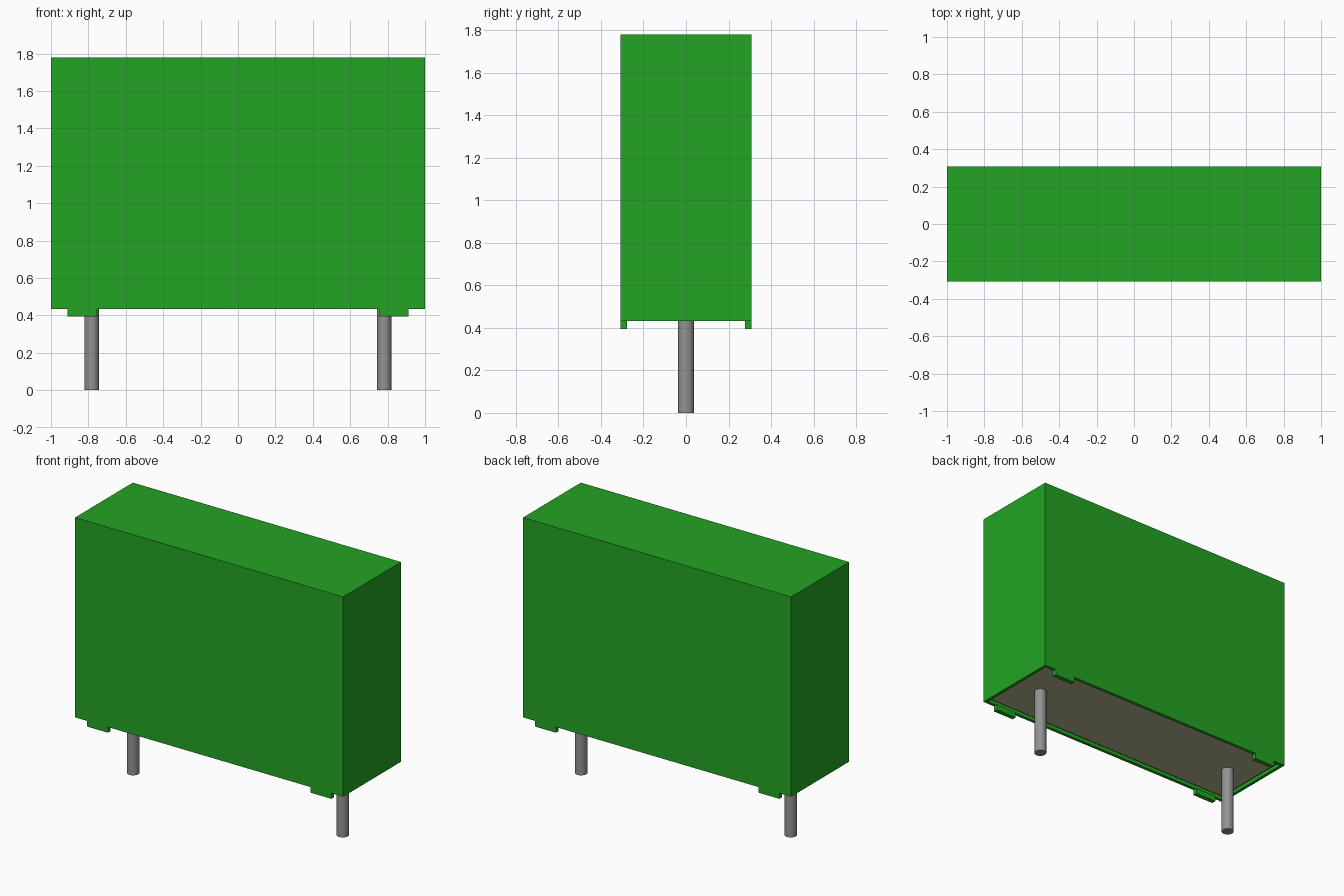
import bpy
import bmesh
from mathutils import Matrix

if "Cube" in bpy.data.objects:
    bpy.data.objects.remove(bpy.data.objects["Cube"], do_unlink=True)


def make_material(name, color):
    mat = bpy.data.materials.new(name)
    mat.use_nodes = True
    mat.diffuse_color = color
    mat.node_tree.nodes["Principled BSDF"].inputs["Base Color"].default_value = color
    return mat


green = make_material("green plastic", (0.017, 0.37, 0.017, 1))
resin = make_material("beige resin", (0.45, 0.45, 0.28, 1))
metal = make_material("grey metal", (0.29, 0.29, 0.29, 1))


def add_object(name, bm, mat):
    bmesh.ops.recalc_face_normals(bm, faces=bm.faces)
    mesh = bpy.data.meshes.new(name)
    bm.to_mesh(mesh)
    bm.free()
    mesh.materials.append(mat)
    obj = bpy.data.objects.new(name, mesh)
    bpy.context.collection.objects.link(obj)
    return obj


def box_mesh(low, high):
    bm = bmesh.new()
    size = [b - a for a, b in zip(low, high)]
    center = [(a + b) / 2 for a, b in zip(low, high)]
    bmesh.ops.create_cube(bm, size=1, matrix=Matrix.Translation(center) @ Matrix.Diagonal((*size, 1)))
    return bm


HALF_X, HALF_Y, BOTTOM, TOP = 1.0, 0.308, 0.433, 1.78
WALL, RECESS = 0.03, 0.025

# Case: a box whose underside is inset and pushed up inside the rim
bm = box_mesh((-HALF_X, -HALF_Y, BOTTOM), (HALF_X, HALF_Y, TOP))
underside = min(bm.faces, key=lambda f: f.calc_center_median().z)
bmesh.ops.inset_region(bm, faces=[underside], thickness=WALL)
walls = bmesh.ops.extrude_discrete_faces(bm, faces=[underside])["faces"]
bmesh.ops.translate(bm, verts=walls[0].verts, vec=(0, 0, RECESS))
add_object("case", bm, green)

# Resin fill closing the case
ix, iy = HALF_X - WALL, HALF_Y - WALL
add_object("resin_fill", box_mesh((-ix, -iy, BOTTOM + RECESS - 0.005),
                                  (ix, iy, BOTTOM + RECESS + 0.02)), resin)

for side, sx in (("left", 1), ("right", -1)):
    # Stand-off tabs below the long walls
    for end, sy in (("front", -1), ("back", 1)):
        xs = sorted((sx * 0.755, sx * 0.912))
        ys = sorted((sy * HALF_Y, sy * (HALF_Y - WALL)))
        add_object(f"{end}_{side}_tab", box_mesh((xs[0], ys[0], 0.395), (xs[1], ys[1], BOTTOM)), green)

    # Round lead
    length = BOTTOM + RECESS
    bm = bmesh.new()
    bmesh.ops.create_cone(bm, cap_ends=True, segments=32, radius1=0.038, radius2=0.038, depth=length,
                          matrix=Matrix.Translation((sx * 0.782, 0, length / 2)))
    lead = add_object(f"{side}_lead", bm, metal)
    for face in lead.data.polygons:
        face.use_smooth = len(face.vertices) == 4
    for edge in lead.data.edges:
        a, b = (lead.data.vertices[i].co.z for i in edge.vertices)
        edge.use_edge_sharp = abs(a - b) < 0.001
